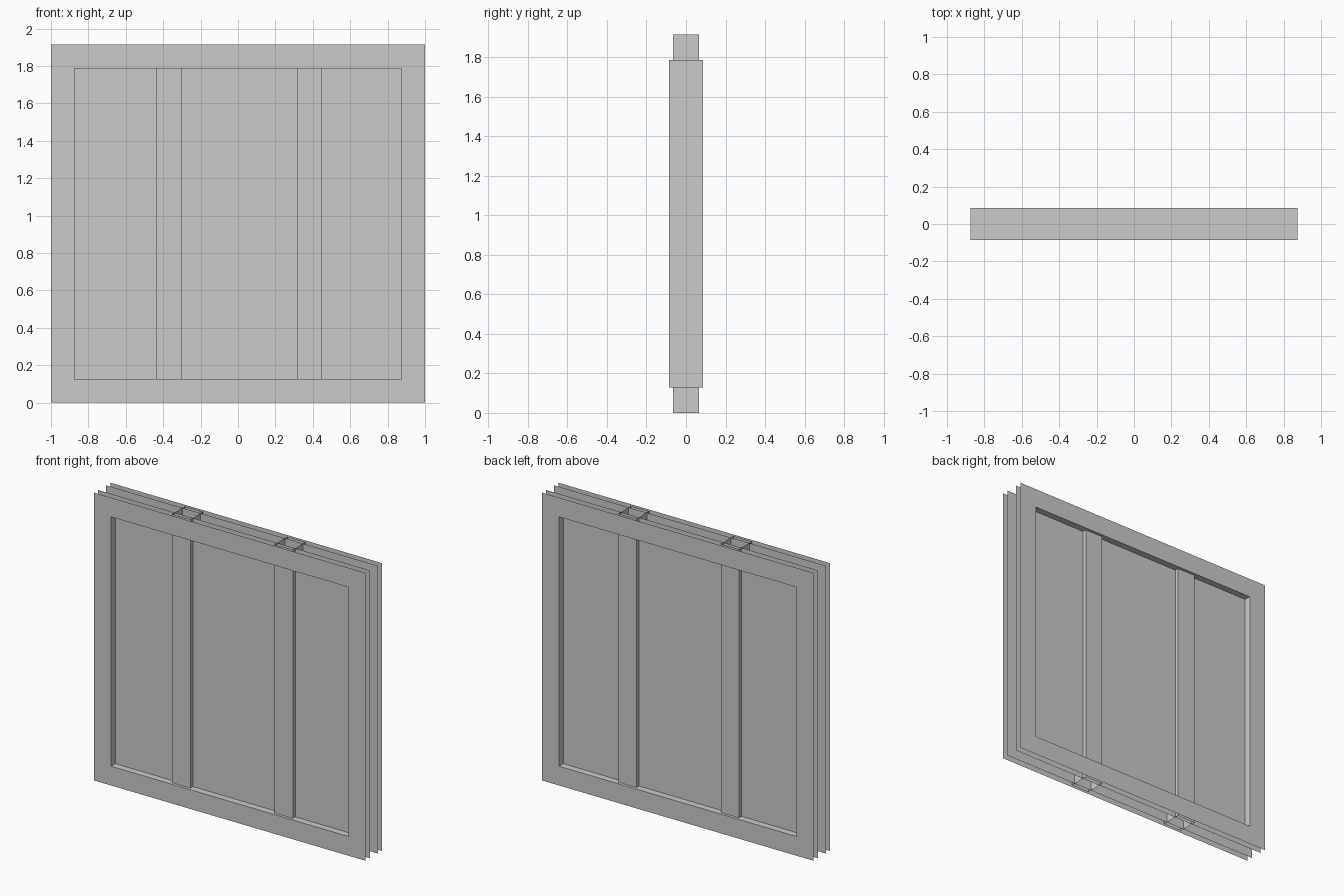
import bpy, bmesh

if "Cube" in bpy.data.objects:
    bpy.data.objects.remove(bpy.data.objects["Cube"])

H = 1.914                      # overall height
OX, Z0, Z1 = 0.874, 0.128, 1.786   # opening half width, bottom, top
FRAME_Y, POST_Y, PANEL_Y = 0.086, 0.067, 0.041


def make(name, build):
    bm = bmesh.new()
    build(bm)
    me = bpy.data.meshes.new(name)
    bm.to_mesh(me)
    bm.free()
    ob = bpy.data.objects.new(name, me)
    bpy.context.collection.objects.link(ob)
    return ob


def rect(x0, x1, z0, z1, y):
    return [(x0, y, z0), (x1, y, z0), (x1, y, z1), (x0, y, z1)]


def strip(bm, a, b):
    """Closed band of quads between two loops of points."""
    va, vb = [[bm.verts.new(p) for p in loop] for loop in (a, b)]
    n = len(va)
    for i in range(n):
        j = (i + 1) % n
        bm.faces.new((va[i], va[j], vb[j], vb[i]))


def sheet(bm, y):
    f = bm.faces.new([bm.verts.new(p) for p in rect(-1, 1, 0, H, y)])
    if y > 0:
        f.normal_flip()


def ring(bm, y):
    strip(bm, rect(-1, 1, 0, H, y), rect(-OX, OX, Z0, Z1, y))
    if y > 0:
        bmesh.ops.reverse_faces(bm, faces=bm.faces[:])


# Front and back: border frame sheet and recessed panel sheet
for side, s in (("front", -1), ("back", 1)):
    make(side + "_frame", lambda bm: ring(bm, s * FRAME_Y))
    make(side + "_panel", lambda bm: sheet(bm, s * PANEL_Y))

# Reveal walls lining the opening through the full depth
make("opening_reveal", lambda bm: strip(
    bm, rect(-OX, OX, Z0, Z1, -FRAME_Y), rect(-OX, OX, Z0, Z1, FRAME_Y)))


# Two hollow, open-ended posts running the full height
def post(bm, x0, x1):
    loop = [(x0, -POST_Y), (x1, -POST_Y), (x1, POST_Y), (x0, POST_Y)]
    strip(bm, [(x, y, 0) for x, y in loop], [(x, y, H) for x, y in loop])


for name, x0, x1 in (("left_post", -0.437, -0.303), ("right_post", 0.317, 0.45)):
    make(name, lambda bm: post(bm, x0, x1))
